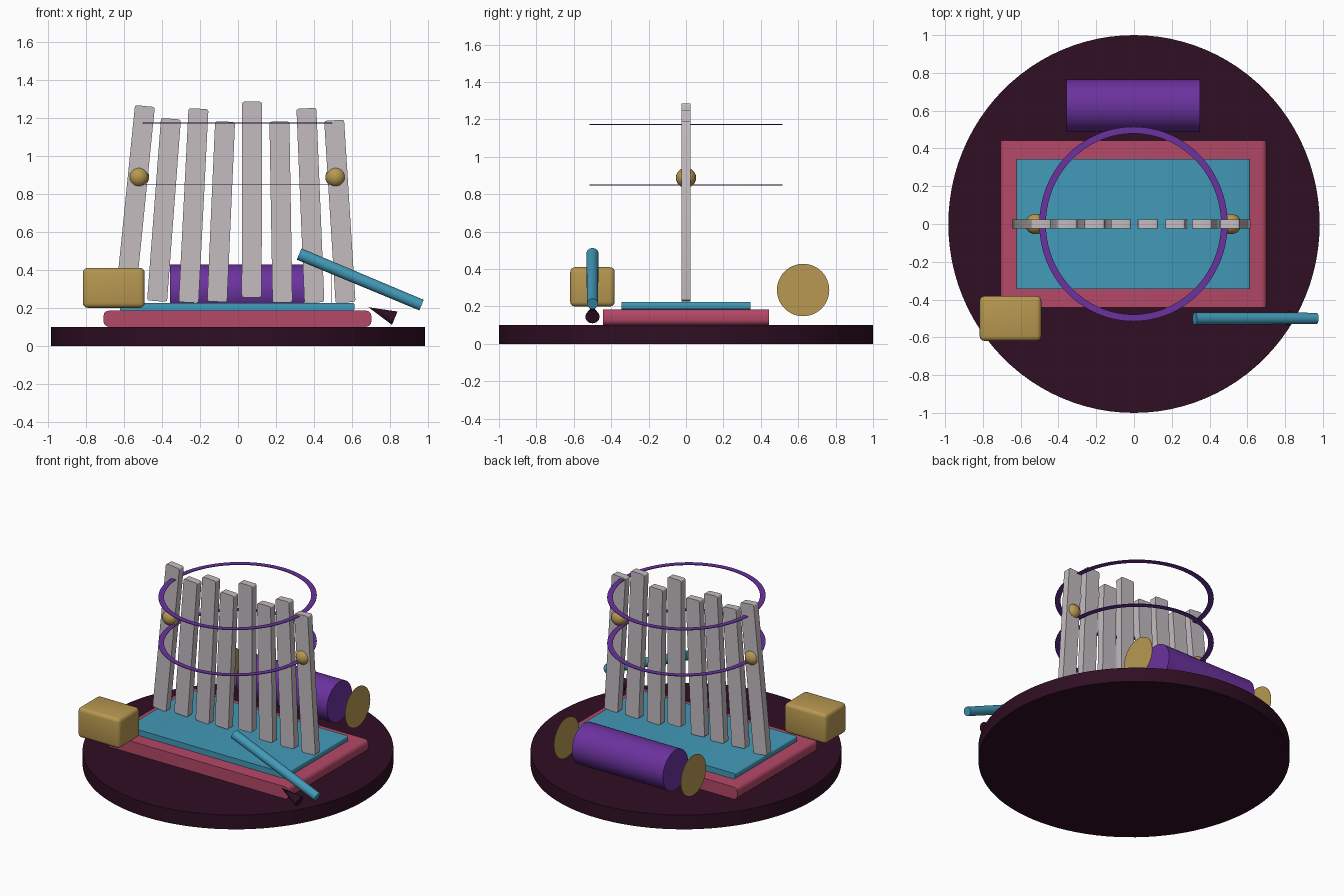
import bpy, bmesh, math
from mathutils import Vector

if "Cube" in bpy.data.objects:
    bpy.data.objects.remove(bpy.data.objects["Cube"])


def material(name, *srgb):
    color = [((c / 255 + 0.055) / 1.055) ** 2.4 for c in srgb] + [1]
    m = bpy.data.materials.new(name)
    m.use_nodes = True
    m.diffuse_color = color
    m.node_tree.nodes["Principled BSDF"].inputs["Base Color"].default_value = color
    return m


plum = material("dark plum", 47, 14, 35)
rose = material("rose", 180, 72, 103)
teal = material("teal", 66, 154, 184)
gold = material("gold", 184, 152, 81)
purple = material("purple", 107, 50, 158)
grey = material("pale grey", 196, 188, 192)


def finish(name, bm, mat, smooth=True):
    bmesh.ops.recalc_face_normals(bm, faces=bm.faces)
    mesh = bpy.data.meshes.new(name)
    bm.to_mesh(mesh)
    bm.free()
    ob = bpy.data.objects.new(name, mesh)
    mesh.materials.append(mat)
    bpy.context.collection.objects.link(ob)
    if smooth:
        bpy.ops.object.select_all(action='DESELECT')
        ob.select_set(True)
        bpy.context.view_layer.objects.active = ob
        bpy.ops.object.shade_smooth_by_angle(angle=math.radians(35))
    return ob


def box(name, center, size, mat, bevel, along_y=True, tilt=0):
    """Box with rounded edges, either all of them or only those running along y."""
    bm = bmesh.new()
    bmesh.ops.create_cube(bm, size=1)
    bmesh.ops.scale(bm, vec=size, verts=bm.verts)
    edges = [e for e in bm.edges
             if not along_y or abs(e.verts[0].co.y - e.verts[1].co.y) > size[1] / 2]
    bmesh.ops.bevel(bm, geom=edges, offset=bevel, segments=3, profile=0.5, affect='EDGES')
    ob = finish(name, bm, mat)
    ob.location = center
    ob.rotation_euler.y = tilt
    return ob


def rod(name, start, end, r1, r2, mat, sides=32):
    """Cylinder or cone between two points."""
    a, b = Vector(start), Vector(end)
    bm = bmesh.new()
    bmesh.ops.create_cone(bm, cap_ends=True, segments=sides, radius1=r1, radius2=r2,
                          depth=(b - a).length)
    ob = finish(name, bm, mat)
    ob.location = (a + b) / 2
    ob.rotation_mode = 'QUATERNION'
    ob.rotation_quaternion = (b - a).to_track_quat('Z', 'Y')
    return ob


# Round base with two stacked plates
base = rod("round_base", (0, 0, 0), (0, 0, 0.1), 1, 1, plum, 96)
base.scale.x = 0.983
box("lower_plate", (-0.003, 0, 0.1425), (1.41, 0.885, 0.085), rose, 0.028)
box("upper_plate", (-0.004, 0, 0.205), (1.235, 0.69, 0.04), teal, 0.01)

# Fan of leaning slats: bottom x, bottom z, top x, top z
slats = [(-0.594, 0.23, -0.49, 1.262), (-0.426, 0.235, -0.353, 1.195),
         (-0.26, 0.228, -0.208, 1.248), (-0.11, 0.232, -0.068, 1.18),
         (0.072, 0.255, 0.074, 1.285), (0.234, 0.228, 0.218, 1.18),
         (0.402, 0.228, 0.36, 1.25), (0.566, 0.228, 0.506, 1.187)]
for i, (x0, z0, x1, z1) in enumerate(slats):
    box(f"slat_{i + 1}", ((x0 + x1) / 2, 0, (z0 + z1) / 2),
        (0.105, 0.05, math.hypot(x1 - x0, z1 - z0)), grey, 0.012,
        tilt=math.atan2(x1 - x0, z1 - z0))

# Knobs on the outer slats
for side, x in (("right", -0.522), ("left", 0.514)):
    bm = bmesh.new()
    bmesh.ops.create_uvsphere(bm, u_segments=24, v_segments=12, radius=0.054)
    finish(f"{side}_knob", bm, gold).location = (x, 0, 0.888)

# Flat hoops around the slats
for name, z in (("lower_hoop", 0.85), ("upper_hoop", 1.173)):
    bm = bmesh.new()
    n = 80
    rings = []
    for r, h in ((0.515, -0.002), (0.515, 0.002), (0.479, 0.002), (0.479, -0.002)):
        rings.append([bm.verts.new((0.968 * r * math.cos(t), r * math.sin(t), h))
                      for t in (math.tau * k / n for k in range(n))])
    for p, q in zip(rings, rings[1:] + rings[:1]):
        for k in range(n):
            j = (k + 1) % n
            bm.faces.new((p[k], p[j], q[j], q[k]))
    finish(name, bm, purple, False).location = (-0.003, 0, z)

# Roll at the back with thin end discs standing off it
roll_y, roll_z = 0.626, 0.288
rod("back_roll", (-0.357, roll_y, roll_z), (0.35, roll_y, roll_z), 0.14, 0.14, purple, 48)
for side, x in (("right", -0.495), ("left", 0.49)):
    rod(f"{side}_end_disc", (x - 0.001, roll_y, roll_z), (x + 0.001, roll_y, roll_z),
        0.14, 0.14, gold, 48)

# Floating block, leaning tube and small cone at the front
box("corner_block", (-0.654, -0.5, 0.305), (0.326, 0.238, 0.21), gold, 0.025, along_y=False)
rod("leaning_tube", (0.322, -0.5, 0.483), (0.966, -0.5, 0.214), 0.032, 0.03, teal)
rod("small_cone", (0.825, -0.5, 0.145), (0.687, -0.5, 0.203), 0.038, 0, plum, 24)
